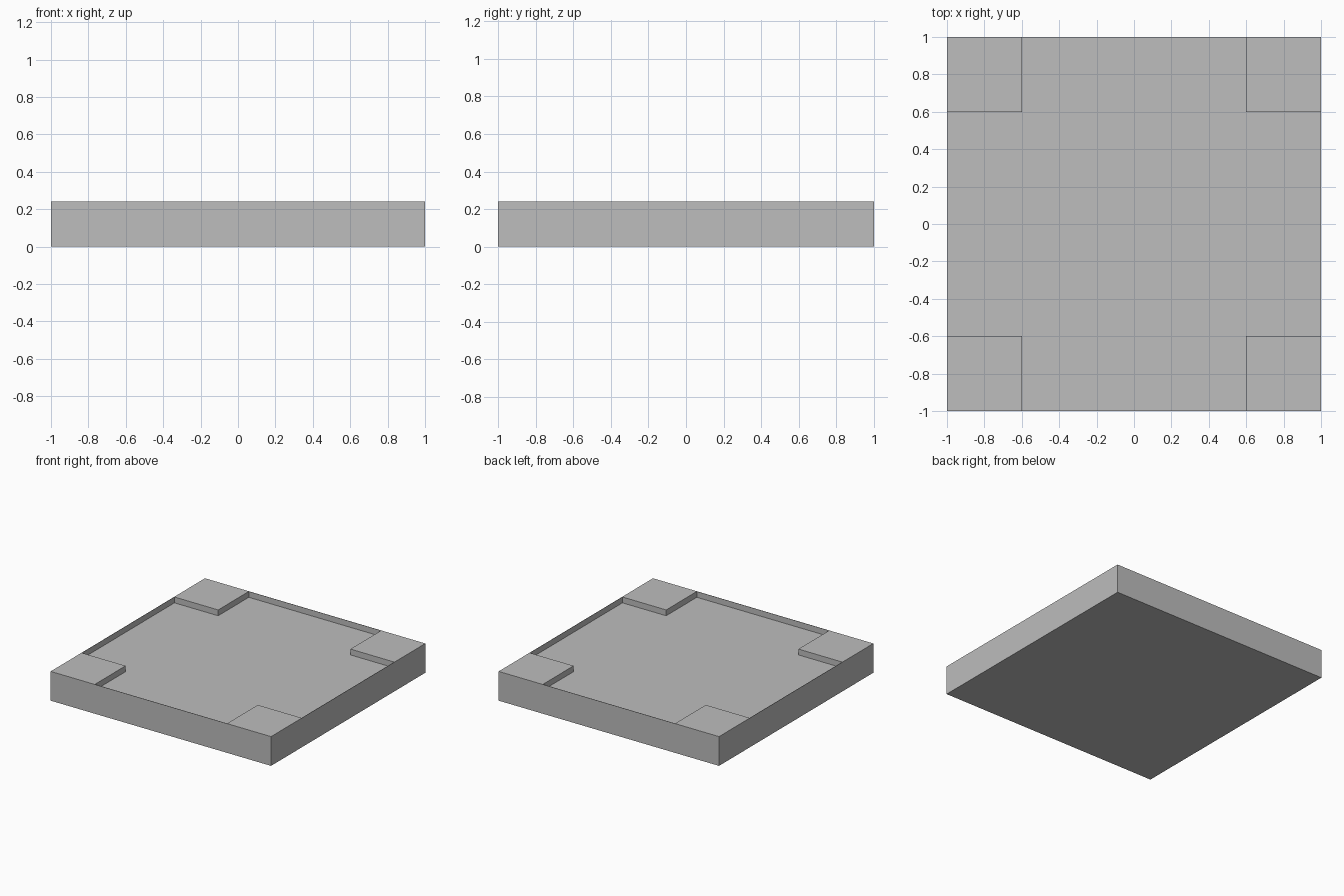
import bpy
import bmesh

cube = bpy.data.objects.get("Cube")
if cube:
    bpy.data.objects.remove(cube, do_unlink=True)

HALF = 1.0       # half the side of the tray
HEIGHT = 0.24
FLOOR = 0.192    # top of the recessed floor
CORNER = 0.6     # inner edge of the corner blocks
LIP = 0.003      # thickness of the rim walls

grey = bpy.data.materials.new("plain_grey")
grey.use_nodes = True
colour = (0.51, 0.51, 0.51, 1)
grey.diffuse_color = colour
grey.node_tree.nodes["Principled BSDF"].inputs["Base Color"].default_value = colour


def prism(name, outline, bottom, top):
    """Extrude a flat outline upward into a solid."""
    bm = bmesh.new()
    face = bm.faces.new([bm.verts.new((x, y, bottom)) for x, y in outline])
    out = bmesh.ops.extrude_face_region(bm, geom=[face], use_keep_orig=True)
    verts = [v for v in out["geom"] if isinstance(v, bmesh.types.BMVert)]
    bmesh.ops.translate(bm, verts=verts, vec=(0, 0, top - bottom))
    bmesh.ops.recalc_face_normals(bm, faces=bm.faces)
    mesh = bpy.data.meshes.new(name)
    bm.to_mesh(mesh)
    bm.free()
    mesh.materials.append(grey)
    obj = bpy.data.objects.new(name, mesh)
    bpy.context.collection.objects.link(obj)
    return obj


# Square tray body
tray = prism("tray", [(-HALF, -HALF), (HALF, -HALF), (HALF, HALF), (-HALF, HALF)],
             0, HEIGHT)

# Cross-shaped recess that leaves corner blocks and a thin rim
reach = HALF - LIP
corner_points = [(reach, -CORNER), (reach, CORNER), (CORNER, CORNER)]
cross = []
for turn in range(4):
    cross += corner_points
    corner_points = [(-y, x) for x, y in corner_points]
recess = prism("recess_cutter", cross, FLOOR, HEIGHT + 0.1)
recess.hide_render = True
recess.hide_viewport = True

cut = tray.modifiers.new("recess", "BOOLEAN")
cut.operation = "DIFFERENCE"
cut.solver = "EXACT"
cut.object = recess

# Bake the cut and drop the cutter
recess.hide_viewport = False
bpy.context.view_layer.update()
bpy.context.view_layer.objects.active = tray
tray.select_set(True)
bpy.ops.object.modifier_apply(modifier=cut.name)
bpy.data.objects.remove(recess, do_unlink=True)
